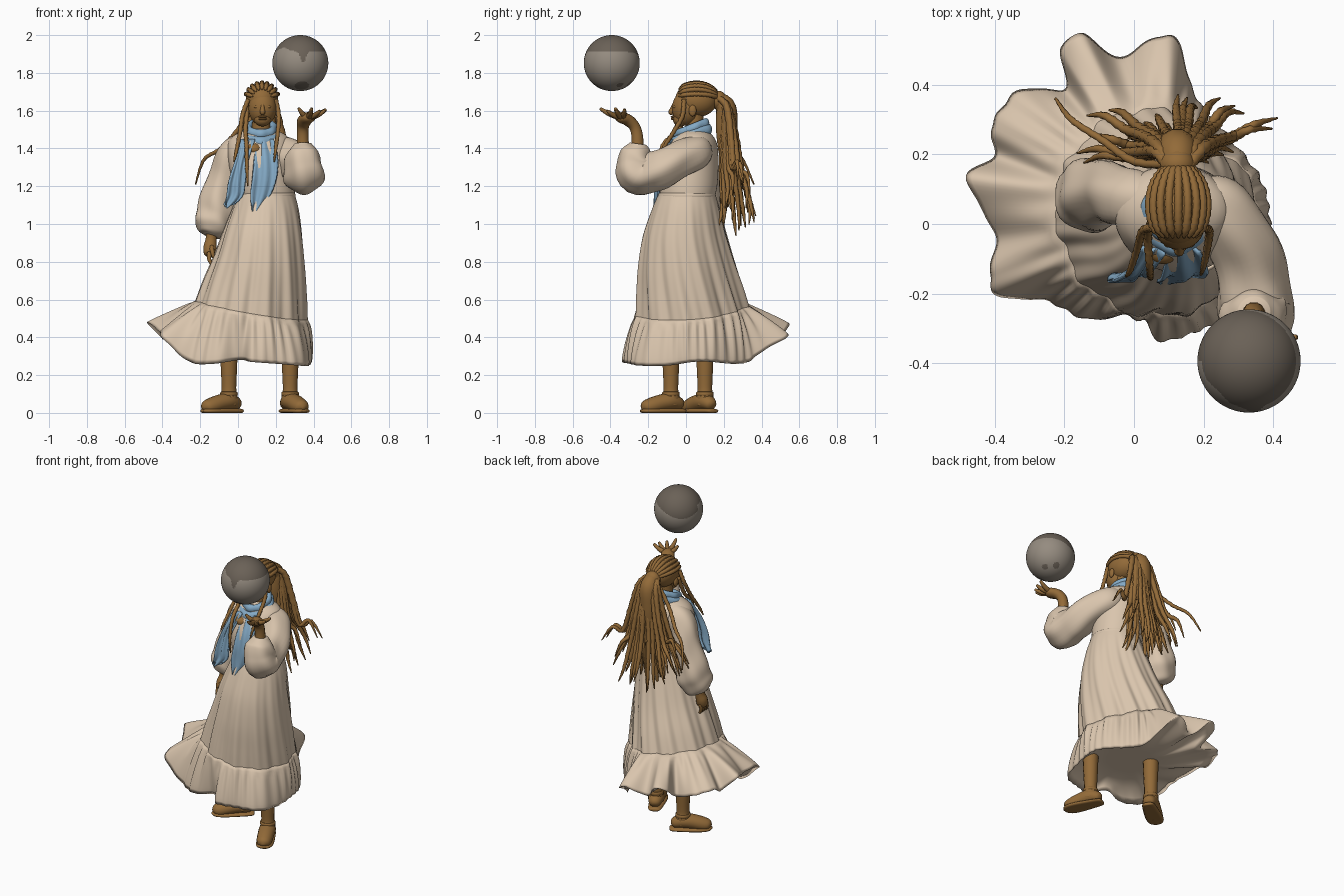
import bpy, bmesh, math, random
from math import sin, cos, pi, exp
from mathutils import Vector

if "Cube" in bpy.data.objects:
    bpy.data.objects.remove(bpy.data.objects["Cube"])

random.seed(4)

def material(name, rgb):
    m = bpy.data.materials.new(name)
    m.diffuse_color = (*rgb, 1)
    m.use_nodes = True
    m.node_tree.nodes["Principled BSDF"].inputs["Base Color"].default_value = m.diffuse_color
    return m

BROWN = material("warm brown", (0.29, 0.145, 0.04))
CREAM = material("cream cloth", (0.70, 0.56, 0.42))
BLUE = material("scarf blue", (0.23, 0.40, 0.56))
STONE = material("light stone", (0.30, 0.26, 0.215))
DARK = material("dark stone", (0.145, 0.12, 0.095))

def finish(name, bm, *mats):
    bmesh.ops.recalc_face_normals(bm, faces=bm.faces)
    for f in bm.faces:
        f.smooth = True
    me = bpy.data.meshes.new(name)
    bm.to_mesh(me)
    bm.free()
    for m in mats:
        me.materials.append(m)
    ob = bpy.data.objects.new(name, me)
    bpy.context.collection.objects.link(ob)
    return ob

def spline(pts, n, closed=False):
    """n samples of a Catmull-Rom curve through tuples of any length"""
    k, out = len(pts), []
    for i in range(n):
        s = i * k / n if closed else i * (k - 1) / (n - 1)
        j = int(s) if closed else min(int(s), k - 2)
        t = s - j
        g = [pts[(j + d) % k] if closed else pts[max(0, min(k - 1, j + d))] for d in (-1, 0, 1, 2)]
        out.append(tuple(0.5 * (2 * b + (c - a) * t + (2 * a - 5 * b + 4 * c - d) * t * t
                                + (3 * b - a - 3 * c + d) * t ** 3) for a, b, c, d in zip(*g)))
    return out

def loft(name, rings, mat, caps=True, closed=False):
    bm = bmesh.new()
    vs = [[bm.verts.new(p) for p in r] for r in rings]
    n = len(vs[0])
    for a, b in list(zip(vs, vs[1:])) + ([(vs[-1], vs[0])] if closed else []):
        for i in range(n):
            bm.faces.new((a[i], a[(i + 1) % n], b[(i + 1) % n], b[i]))
    if caps and not closed:
        bm.faces.new(vs[0])
        bm.faces.new(vs[-1])
    return finish(name, bm, mat)

def tube(name, path, mat, steps=24, sides=12, wave=None, flat=1.0):
    """path of (x, y, z, radius); wave(t, angle) scales the radius; flat squashes z"""
    P, rings, side = spline(path, steps), [], None
    for i, p in enumerate(P):
        t = (Vector(P[min(i + 1, steps - 1)][:3]) - Vector(P[max(i - 1, 0)][:3])).normalized()
        side = t.orthogonal() if side is None else side
        side = (side - t * side.dot(t)).normalized()
        up, ring = t.cross(side), []
        for a in (2 * pi * j / sides for j in range(sides)):
            o = (side * cos(a) + up * sin(a)) * max(p[3], .001) * (wave(i / (steps - 1), a) if wave else 1)
            ring.append((p[0] + o.x, p[1] + o.y, max(0, p[2] + o.z * flat)))
        rings.append(ring)
    return loft(name, rings, mat)

def ball(name, c, r, mat):
    bm = bmesh.new()
    bmesh.ops.create_uvsphere(bm, u_segments=32, v_segments=20, radius=1)
    for v in bm.verts:
        v.co = [c[i] + r[i] * v.co[i] for i in range(3)]
    return finish(name, bm, mat)

def band(name, c, rx, ry, r, h, mat, tilt=0.0, lump=0.0):
    """closed roll around a vertical axis"""
    rs = []
    for a in (2 * pi * i / 64 for i in range(64)):
        w = r * (1 + lump * sin(7 * a))
        rs.append([(c[0] + (rx + w * cos(b)) * cos(a), c[1] + (ry + w * cos(b)) * sin(a),
                    c[2] + tilt * sin(a) + h * sin(b)) for b in (2 * pi * j / 12 for j in range(12))])
    return loft(name, rs, mat, closed=True)

# skirt and ruffle: the windblown hem outline (x, y, z) drives every ring
HEM = [(.385, .04, .27), (.36, .13, .27), (.275, .245, .26), (.2, .33, .27), (.16, .41, .33),
       (.13, .52, .39), (.07, .54, .42), (-.05, .48, .37), (-.15, .55, .47), (-.21, .5, .45),
       (-.2, .39, .37), (-.33, .385, .41), (-.41, .28, .43), (-.4, .2, .39), (-.48, .13, .48),
       (-.4, -.03, .42), (-.415, -.145, .43), (-.385, -.21, .38), (-.255, -.22, .27),
       (-.13, -.275, .26), (.01, -.25, .28), (.07, -.335, .27), (.2, -.3, .26),
       (.325, -.24, .25), (.375, -.1, .25)]
hem = spline(HEM, 260, True)
angles = [math.atan2(y - .04, x - .07) for x, y, z in hem]

def skirt_ring(x0, x1, y0, y1, z, f):
    out = []
    for a in angles:
        k = 1 + .03 * f * sin(11 * a + 6 * z) + .012 * f * sin(27 * a + 9 * z)
        k -= .15 * f * max(0, cos(a - .85)) ** 4
        out.append(((x0 + x1) / 2 + (x1 - x0) / 2 * cos(a) * k, (y0 + y1) / 2 + (y1 - y0) / 2 * sin(a) * k,
                    z + f * (.02 * sin(a) - .05 * cos(a))))
    return out

profile = [(0, .3, -.145, .155, 1.16, 0), (-.025, .325, -.18, .18, 1.08, .3),
           (-.07, .345, -.225, .215, .95, .6), (-.12, .357, -.25, .26, .8, .8),
           (-.18, .363, -.26, .31, .65, 1), (-.22, .365, -.265, .34, .545, 1)]
rings = [skirt_ring(*p) for p in spline(profile, 30)]
loft("skirt", rings, CREAM, caps=False)
ruffle = []
for u in (i / 12 for i in range(13)):
    puff = [.012 * sin(pi * u) ** .6 + .009 * sin(34 * a + 2 * sin(5 * a)) * (1 - .6 * u) * min(1, u * 5) for a in angles]
    ruffle.append([(s[0] + (h[0] - s[0]) * u + cos(a) * p, s[1] + (h[1] - s[1]) * u + sin(a) * p,
                    s[2] + (h[2] - s[2]) * u) for s, h, a, p in zip(rings[-1], hem, angles, puff)])
for k, w in ((1, .25), (.97, .7), (.85, 1), (.5, 1), (.02, 1)):  # underside
    ruffle.append([(.07 + ((x - .07) * (1 - w) + .27 * cos(a) * w) * k, .04 + ((y - .04) * (1 - w) + .26 * sin(a) * w) * k,
                    h + .01 + (.33 - h) * w) for (x, y, h), a in zip(hem, angles)])
loft("hem_ruffle", ruffle, CREAM)

# bodice and waistband
body = [(.005, .3, -.135, .15, 1.13), (-.02, .3, -.14, .165, 1.2), (-.05, .29, -.135, .172, 1.32),
        (-.055, .28, -.095, .165, 1.42), (-.02, .255, -.055, .14, 1.47), (.06, .18, -.01, .1, 1.505)]
loft("bodice", [[((x0 + x1) / 2 + (x1 - x0) / 2 * cos(a), (y0 + y1) / 2 + (y1 - y0) / 2 * sin(a), z)
                 for a in (2 * pi * j / 72 for j in range(72))]
                for x0, x1, y0, y1, z in spline(body, 20)], CREAM)
band("waistband", (.152, .005, 1.15), .146, .146, .007, .014, CREAM)

# sleeves, forearms and hands
def cloth(t, a):
    return 1 + .05 * sin(5 * a + 9 * t) * sin(pi * t) + .035 * sin(26 * t + 2 * sin(a))

tube("raised_sleeve", [(.18, .06, 1.39, .075), (.25, .04, 1.375, .092), (.312, -.06, 1.325, .097),
                       (.34, -.17, 1.28, .105), (.35, -.25, 1.265, .106), (.345, -.27, 1.33, .098),
                       (.345, -.26, 1.39, .075), (.345, -.255, 1.425, .045)], CREAM, 48, 32, cloth)
tube("lowered_sleeve", [(.05, .06, 1.41, .07), (-.015, .075, 1.38, .083), (-.065, .09, 1.26, .085),
                        (-.105, .09, 1.11, .1), (-.123, .08, 1.02, .105), (-.135, .065, .955, .08),
                        (-.14, .06, .935, .04)], CREAM, 48, 32, cloth)
tube("raised_forearm", [(.345, -.26, 1.36, .036), (.343, -.257, 1.45, .032), (.343, -.27, 1.51, .032),
                        (.352, -.305, 1.548, .04), (.375, -.345, 1.566, .04), (.39, -.365, 1.575, .018)],
     BROWN, flat=.7)
for tip in ((.465, -.325, 1.606), (.458, -.37, 1.6), (.432, -.415, 1.598), (.39, -.452, 1.61), (.322, -.375, 1.612)):
    b = Vector((.37, -.335, 1.562))
    m = b.lerp(Vector(tip), .6) - Vector((0, 0, .008))
    tube("raised_finger", [(*b, .018), (*m, .014), (*tip, .008), (*tip, .001)], BROWN, 12, 8)
tube("lowered_forearm", [(-.138, .062, .99, .034), (-.142, .056, .92, .03), (-.148, .045, .875, .036),
                         (-.147, .035, .84, .032), (-.147, .03, .825, .01)], BROWN)
for y in (.065, .045, .025, .005):
    tube("lowered_finger", [(-.15, y, .85, .013), (-.153, y - .008, .815, .011),
                            (-.138, y - .012, .785, .007), (-.136, y - .012, .783, .001)], BROWN, 10, 8)
tube("lowered_thumb", [(-.14, .02, .88, .013), (-.135, -.004, .85, .011), (-.13, -.008, .82, .006)], BROWN, 10, 8)

# legs and shoes
def leg(side, x, y, dx, dy):
    def at(d, z, r):
        return (x + dx * d, y + dy * d, z, r)
    tube(side + "_leg", [(x, y, .4, .05), (x, y, .25, .045), (x, y, .13, .04), (x, y, .09, .046), (x, y, .04, .048)], BROWN)
    tube(side + "_foot", [at(-.07, .04, .012), at(-.055, .045, .034), at(0, .06, .05), at(.06, .052, .05),
                          at(.12, .036, .047), at(.155, .03, .036), at(.172, .025, .008)], BROWN, 24, 16, flat=.9)
    tube(side + "_sole", [at(-.082, .01, .01), at(-.07, .01, .036), at(0, .01, .047), at(.1, .01, .054),
                          at(.155, .01, .042), at(.178, .01, .01)], BROWN, 24, 20, flat=.35)
    band(side + "_ankle_strap", (x, y, .1), .041, .041, .006, .012, BROWN)

leg("left", .276, -.08, .42, -.9)
leg("right", -.048, .10, -.8, -.6)

# neck, chest, head and face
tube("neck", [(.12, .05, 1.42, .06), (.122, .045, 1.5, .05), (.125, .045, 1.6, .05)], BROWN)
ball("chest", (.085, -.07, 1.395), (.045, .045, .035), BROWN)
ball("skull", (.127, .055, 1.658), (.086, .112, .092), BROWN)
ball("face", (.13, .0, 1.612), (.074, .074, .092), BROWN)
ball("jaw", (.13, -.028, 1.555), (.045, .042, .038), BROWN)
tube("nose", [(.13, -.058, 1.645, .009), (.13, -.072, 1.612, .011), (.13, -.078, 1.592, .015),
              (.13, -.068, 1.582, .008)], BROWN, 14, 10)
for z in (1.567, 1.556):
    ball("lip", (.13, -.064, z), (.023, .017, .007), BROWN)
for s in (-1, 1):
    ball("eyelid", (.13 + s * .029, -.057, 1.62), (.016, .011, .009), BROWN)
    ball("ear", (.128 + s * .078, .035, 1.6), (.012, .02, .03), BROWN)

# hair: rows over the skull, gathered tail, loose braids
def plait(t, a):
    return 1 + .12 * sin(90 * t + a)

for w in (-1.25 + 2.5 * i / 8 for i in range(9)):
    tube("hair_row", [(.127 + .088 * sin(w) * cos(b), .055 + .116 * sin(b), 1.66 + .088 * cos(w) * cos(b), .004 if k in (0, 8) else .012)
                      for k, b in enumerate(-pi * .3 + i * pi * .74 / 8 for i in range(9))], BROWN, 28, 8, plait)
ball("hair_tie", (.125, .172, 1.655), (.05, .045, .05), BROWN)
tube("tail_core", [(.125, .15, 1.66, .04), (.125, .21, 1.62, .055), (.12, .215, 1.5, .058),
                   (.115, .22, 1.36, .045), (.11, .235, 1.22, .02), (.11, .25, 1.12, .005)], BROWN)
for s in (-1 + 2 * i / 35 for i in range(36)):
    dx = .27 * s * random.uniform(.75, 1.1)
    y = random.uniform(.17, .36)
    z = random.uniform(.93, 1.08) + .17 * s * s
    tube("braid", [(.125 + .03 * s, .165, 1.67, .016), (.125 + dx * .25, .205 + .12 * (y - .2), 1.62, .018),
                   (.12 + dx * .42, .19 + .4 * (y - .17), 1.46, .016), (.11 + dx * .62, .18 + .6 * (y - .17), 1.3, .014),
                   (.1 + dx * .85, .18 + .85 * (y - .17), z + .1, .011),
                   (.1 + dx * 1.08, y + random.uniform(-.02, .02), z, .003)], BROWN, 40, 7, plait)
for path in ([(.055, -.01, 1.66), (.025, -.02, 1.58), (.01, -.07, 1.48), (-.01, -.13, 1.38), (-.022, -.15, 1.33)],
             [(.05, .01, 1.62), (.04, -.04, 1.5), (.045, -.12, 1.42), (.047, -.152, 1.3), (.052, -.152, 1.2)],
             [(.2, -.01, 1.66), (.216, -.02, 1.57), (.21, -.07, 1.48), (.2, -.12, 1.4), (.192, -.145, 1.33)],
             [(.1, .17, 1.65), (.0, .18, 1.5), (-.09, .24, 1.4), (-.18, .3, 1.34), (-.225, .36, 1.21)]):
    tube("loose_braid", [(*p, r) for p, r in zip(path, (.012, .012, .011, .009, .004))], BROWN, 40, 8, plait)

# scarf
band("scarf_lower_roll", (.12, .025, 1.465), .08, .092, .024, .032, BLUE, .035, .12)
band("scarf_upper_roll", (.122, .03, 1.505), .066, .076, .02, .026, BLUE, .03, .15)

def scarf_tail(name, rows):
    bm = bmesh.new()
    grid = [[bm.verts.new((xl + (xr - xl) * j / 10, y + .01 * sin(j * 1.1 + z * 9), z + .03 * sin(j * .6) * (1.42 - z)))
             for j in range(11)] for z, xl, xr, y in spline(rows, 18)]
    for a, b in zip(grid, grid[1:]):
        for j in range(10):
            bm.faces.new((a[j], a[j + 1], b[j + 1], b[j]))
    finish(name, bm, BLUE).modifiers.new("thickness", "SOLIDIFY").thickness = .01

scarf_tail("scarf_tail_short", [(1.45, .02, .09, -.08), (1.33, -.01, .045, -.135), (1.22, -.047, .033, -.156),
                                (1.15, -.062, .02, -.158), (1.09, -.072, -.055, -.16)])
scarf_tail("scarf_tail_long", [(1.45, .1, .19, -.075), (1.35, .09, .207, -.13), (1.25, .08, .2, -.154),
                               (1.15, .065, .165, -.16), (1.065, .075, .095, -.165)])

# floating globe with darker cap and spots
globe = bmesh.new()
bmesh.ops.create_uvsphere(globe, u_segments=128, v_segments=96, radius=.148)
spots = [(Vector(v).normalized(), d) for v, d in (((.05, -.55, -.83), .965), ((.54, .3, -.78), .992), ((.22, .63, -.74), .99))]
for f in globe.faces:
    n = f.calc_center_median().normalized()
    a = math.degrees(math.atan2(n.y, n.x))
    edge = (.42 - .4 * exp(-((a + 84) / 8) ** 2) - .42 * exp(-((a - 135) / 55) ** 2) + .14 * exp(-((a + 135) / 18) ** 2))
    f.material_index = int(n.z > edge or any(n.dot(v) > d for v, d in spots))
bmesh.ops.translate(globe, verts=globe.verts, vec=(.33, -.393, 1.852))
finish("globe", globe, STONE, DARK)
